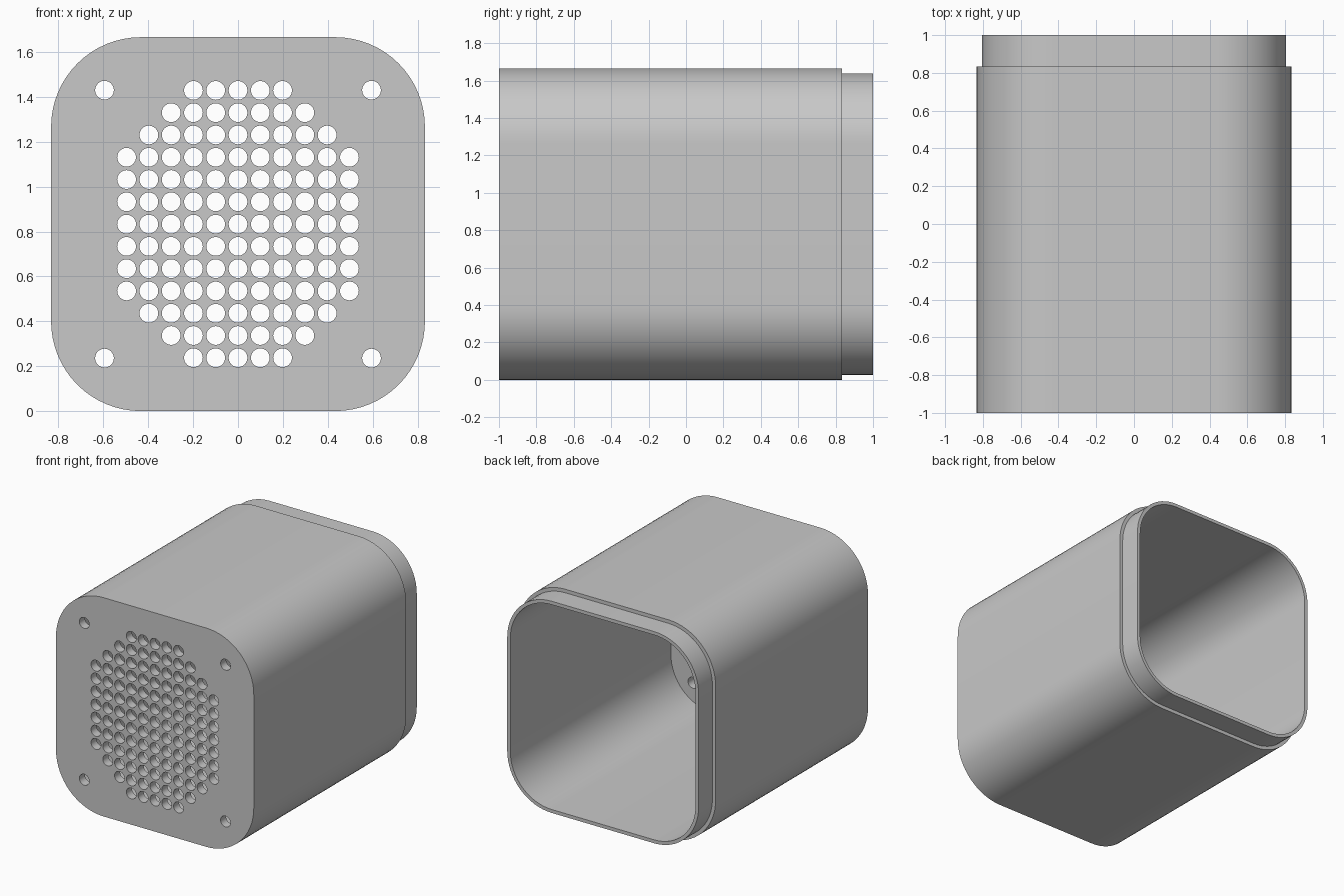
import bpy, bmesh, math

cube = bpy.data.objects.get("Cube")
if cube:
    bpy.data.objects.remove(cube, do_unlink=True)

HALF = 0.833      # half width of the housing, also its centre height
CORNER = 0.4      # outer corner radius
FRONT, SHOULDER, BACK = -1.0, 0.833, 1.0
PLATE = 0.067     # front plate thickness
HOLE = 0.0417     # hole radius

grey = bpy.data.materials.new("light grey")
grey.use_nodes = True
colour = (0.58, 0.58, 0.58, 1)
grey.diffuse_color = colour
grey.node_tree.nodes["Principled BSDF"].inputs["Base Color"].default_value = colour


def rounded_square(bm, inset, y, steps=16):
    """Ring of vertices around a rounded square at depth y."""
    r = CORNER - inset
    c = HALF - CORNER
    ring = []
    for k, (sx, sz) in enumerate([(1, 1), (-1, 1), (-1, -1), (1, -1)]):
        for s in range(steps + 1):
            a = (k + s / steps) * math.pi / 2
            ring.append(bm.verts.new((sx * c + r * math.cos(a), y,
                                      HALF + sz * c + r * math.sin(a))))
    return ring


def disc(bm, x, z, y, sides=32):
    return [bm.verts.new((x + HOLE * math.cos(2 * math.pi * i / sides), y,
                          z + HOLE * math.sin(2 * math.pi * i / sides)))
            for i in range(sides)]


def skin(bm, rings):
    """Join successive rings and cap both ends."""
    for a, b in zip(rings, rings[1:]):
        n = len(a)
        for i in range(n):
            j = (i + 1) % n
            bm.faces.new((a[i], a[j], b[j], b[i]))
    bm.faces.new(rings[0])
    bm.faces.new(rings[-1])


def finish(bm, name):
    bmesh.ops.recalc_face_normals(bm, faces=bm.faces)
    mesh = bpy.data.meshes.new(name)
    bm.to_mesh(mesh)
    bm.free()
    mesh.materials.append(grey)
    ob = bpy.data.objects.new(name, mesh)
    bpy.context.collection.objects.link(ob)
    return ob


# Hollow housing with a stepped lip at the open back
bm = bmesh.new()
stations = [(0, FRONT), (0, SHOULDER), (0.027, SHOULDER), (0.027, BACK),
            (0.053, BACK), (0.053, FRONT + PLATE)]
skin(bm, [rounded_square(bm, inset, y) for inset, y in stations])
housing = finish(bm, "housing")

# Cutter for the vent grille and the four screw holes
centres = [(sx * 0.595, HALF + sz * 0.597) for sx in (-1, 1) for sz in (-1, 1)]
for row in range(-6, 7):
    reach = min(5, 8 - abs(row))
    centres += [(col * 0.0993, HALF + row * 0.0993) for col in range(-reach, reach + 1)]
bm = bmesh.new()
for x, z in centres:
    skin(bm, [disc(bm, x, z, y) for y in (FRONT - 0.1, FRONT + PLATE + 0.1)])
cutter = finish(bm, "hole_cutter")

# Cut the holes, then remove the cutter
cut = housing.modifiers.new("holes", "BOOLEAN")
cut.operation = "DIFFERENCE"
cut.solver = "EXACT"
cut.object = cutter
bpy.ops.object.select_all(action="DESELECT")
bpy.context.view_layer.objects.active = housing
housing.select_set(True)
bpy.ops.object.modifier_apply(modifier=cut.name)
bpy.data.objects.remove(cutter, do_unlink=True)

# Triangulate the pierced plate so it stays flat, then smooth the corners
bm = bmesh.new()
bm.from_mesh(housing.data)
bmesh.ops.triangulate(bm, faces=[f for f in bm.faces if len(f.verts) > 4])
bm.to_mesh(housing.data)
bm.free()
bpy.ops.object.shade_smooth_by_angle(angle=math.radians(30))
